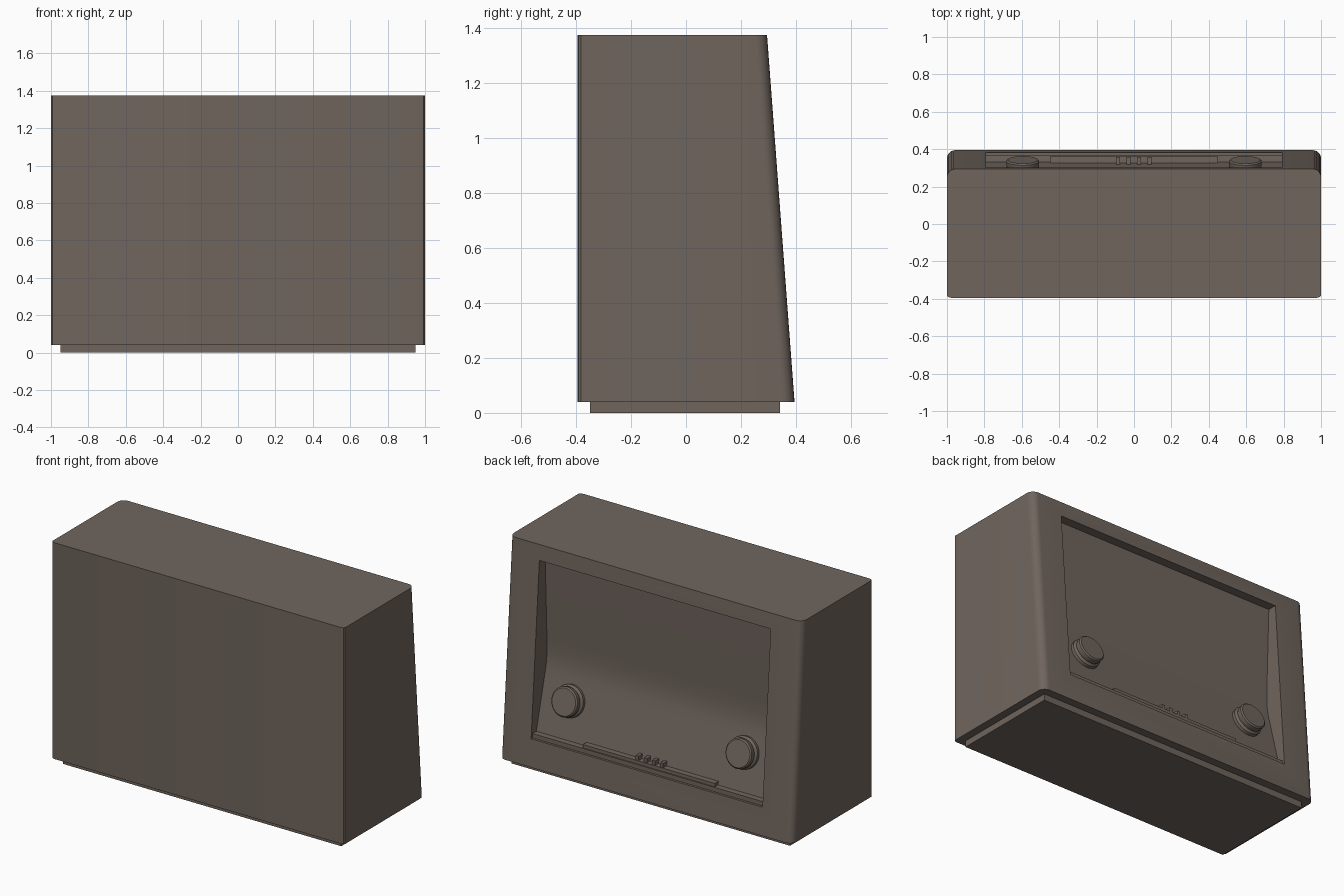
import bpy, bmesh, math
from mathutils import Vector

if "Cube" in bpy.data.objects:
    bpy.data.objects.remove(bpy.data.objects["Cube"])

brown = bpy.data.materials.new("warm brown")
brown.diffuse_color = (0.16, 0.13, 0.11, 1)
brown.use_nodes = True
brown.node_tree.nodes["Principled BSDF"].inputs["Base Color"].default_value = brown.diffuse_color


def finish(name, bm, smooth=None):
    bmesh.ops.recalc_face_normals(bm, faces=bm.faces)
    me = bpy.data.meshes.new(name)
    bm.to_mesh(me)
    bm.free()
    me.materials.append(brown)
    ob = bpy.data.objects.new(name, me)
    bpy.context.collection.objects.link(ob)
    if smooth:
        smooth_shade(ob, smooth)
    return ob


def smooth_shade(ob, angle):
    bpy.ops.object.select_all(action='DESELECT')
    ob.select_set(True)
    bpy.context.view_layer.objects.active = ob
    bpy.ops.object.shade_smooth_by_angle(angle=math.radians(angle))


def loft(rings):
    """Closed solid through rings of equal point count."""
    bm = bmesh.new()
    vs = [[bm.verts.new(p) for p in r] for r in rings]
    n = len(vs[0])
    for a, b in zip(vs, vs[1:]):
        for i in range(n):
            j = (i + 1) % n
            bm.faces.new((a[i], a[j], b[j], b[i]))
    bm.faces.new(vs[0])
    bm.faces.new(vs[-1])
    return bm


def box(name, x0, x1, y0, y1, z0, z1):
    return finish(name, loft([[(x0, y0, z), (x1, y0, z), (x1, y1, z), (x0, y1, z)]
                              for z in (z0, z1)]))


# cabinet: rounded corners on the dial side, thin chamfer on the plain side
def outline(y1, z, r=0.045, n=6):
    half = [(0.975, -0.395), (0.993, -0.391), (1.0, -0.383)]
    for i in range(n + 1):
        a = i / n * math.pi / 2
        half.append((1 - r + r * math.cos(a), y1 - r + r * math.sin(a)))
    return [(x, y, z) for x, y in half] + [(-x, y, z) for x, y in reversed(half)]


cabinet = finish("cabinet", loft([outline(0.395, 0.04), outline(0.295, 1.375)]))

# recess: side profile with a soft bend, swept across the width
profile = [(0.6, 0.21), (0.338, 0.21), (0.256, 0.53), (0.240, 0.59), (0.231, 0.64),
           (0.227, 0.70), (0.228, 0.77), (0.245, 1.28), (0.6, 1.28)]
cutter = finish("recess_cutter", loft([[(x, y, z) for y, z in profile] for x in (-0.79, 0.79)]))
cutter.hide_render = True
mod = cabinet.modifiers.new("recess", 'BOOLEAN')
mod.operation = 'DIFFERENCE'
mod.solver = 'EXACT'
mod.object = cutter
bpy.context.view_layer.objects.active = cabinet
bpy.ops.object.modifier_apply(modifier=mod.name)
bpy.data.objects.remove(cutter)
smooth_shade(cabinet, 30)

# plinth under the cabinet
box("plinth", -0.95, 0.95, -0.35, 0.343, 0.0, 0.05)

# ledge at the foot of the recess, key bar and four keys
box("ledge", -0.79, 0.79, 0.30, 0.368, 0.20, 0.237)
box("key_bar", -0.45, 0.45, 0.29, 0.362, 0.23, 0.258)
for i in range(4):
    x = -0.085 + i * 0.056
    box("key_%d" % (i + 1), x - 0.01, x + 0.01, 0.30, 0.358, 0.25, 0.285)

# knobs: turned profile (radius, height) standing square to the tilted panel
axis = Vector((0, 0.968, 0.252)).normalized()
up = axis.cross(Vector((1, 0, 0)))
turned = [(0.096, -0.02), (0.096, 0.022), (0.088, 0.028), (0.084, 0.034),
          (0.088, 0.044), (0.088, 0.066), (0.080, 0.073)]
for side, name in ((-1, "left_knob"), (1, "right_knob")):
    c = Vector((side * 0.595, 0.272, 0.455))
    rings = []
    for r, h in turned:
        rings.append([c + axis * h + Vector((1, 0, 0)) * (r * math.cos(a)) + up * (r * math.sin(a))
                      for a in [k * math.tau / 40 for k in range(40)]])
    finish(name, loft(rings), 30)
